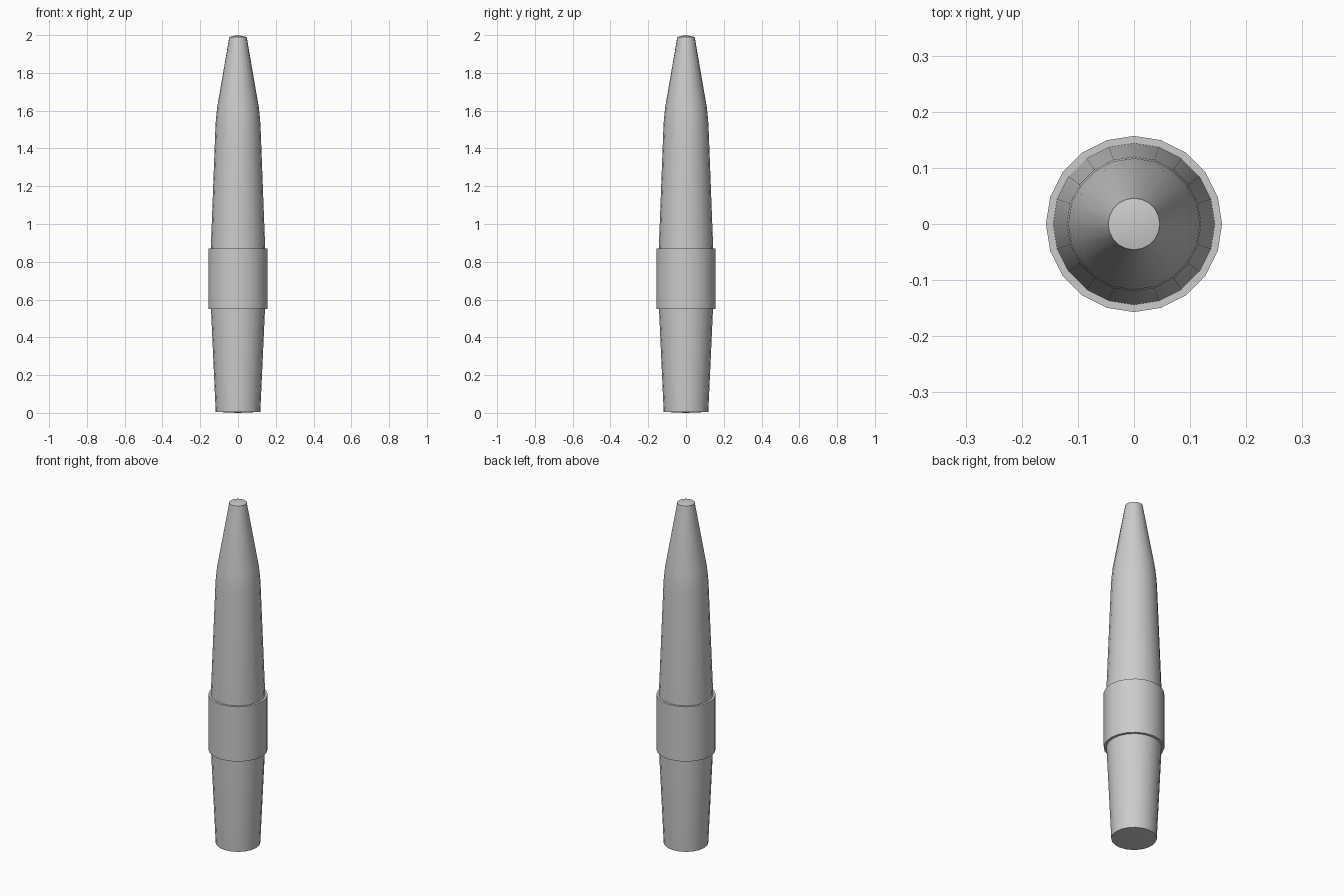
import bpy, bmesh, math

if "Cube" in bpy.data.objects:
    bpy.data.objects.remove(bpy.data.objects["Cube"])

SIDES = 20


def revolve(name, profile):
    """Turn a list of (radius, z) into a closed round part about z."""
    bm = bmesh.new()
    rings = []
    for r, z in profile:
        if r == 0:
            rings.append([bm.verts.new((0, 0, z))] * SIDES)
        else:
            rings.append([bm.verts.new((r * math.cos(i * math.tau / SIDES),
                                        r * math.sin(i * math.tau / SIDES), z))
                          for i in range(SIDES)])
    for low, high in zip(rings, rings[1:]):
        for i in range(SIDES):
            j = (i + 1) % SIDES
            corners = dict.fromkeys((low[i], low[j], high[j], high[i]))
            bm.faces.new(list(corners))
    bmesh.ops.recalc_face_normals(bm, faces=bm.faces)
    mesh = bpy.data.meshes.new(name)
    bm.to_mesh(mesh)
    bm.free()
    obj = bpy.data.objects.new(name, mesh)
    bpy.context.collection.objects.link(obj)
    bpy.ops.object.select_all(action='DESELECT')
    obj.select_set(True)
    bpy.context.view_layer.objects.active = obj
    bpy.ops.object.shade_smooth_by_angle(angle=math.radians(30))
    return obj


# Tapered shaft: swells to the sleeve, narrows, then drops to a slightly domed tip
revolve("tapered_shaft", [
    (0, 0), (0.118, 0.005), (0.143, 0.55), (0.144, 0.87),
    (0.12, 1.50), (0.117, 1.555), (0.11, 1.62), (0.046, 1.99), (0, 2.0)])

# Straight sleeve around the shaft, with flat ledges at both ends
revolve("sleeve", [
    (0.143, 0.55), (0.157, 0.55), (0.157, 0.87), (0.144, 0.87)])
